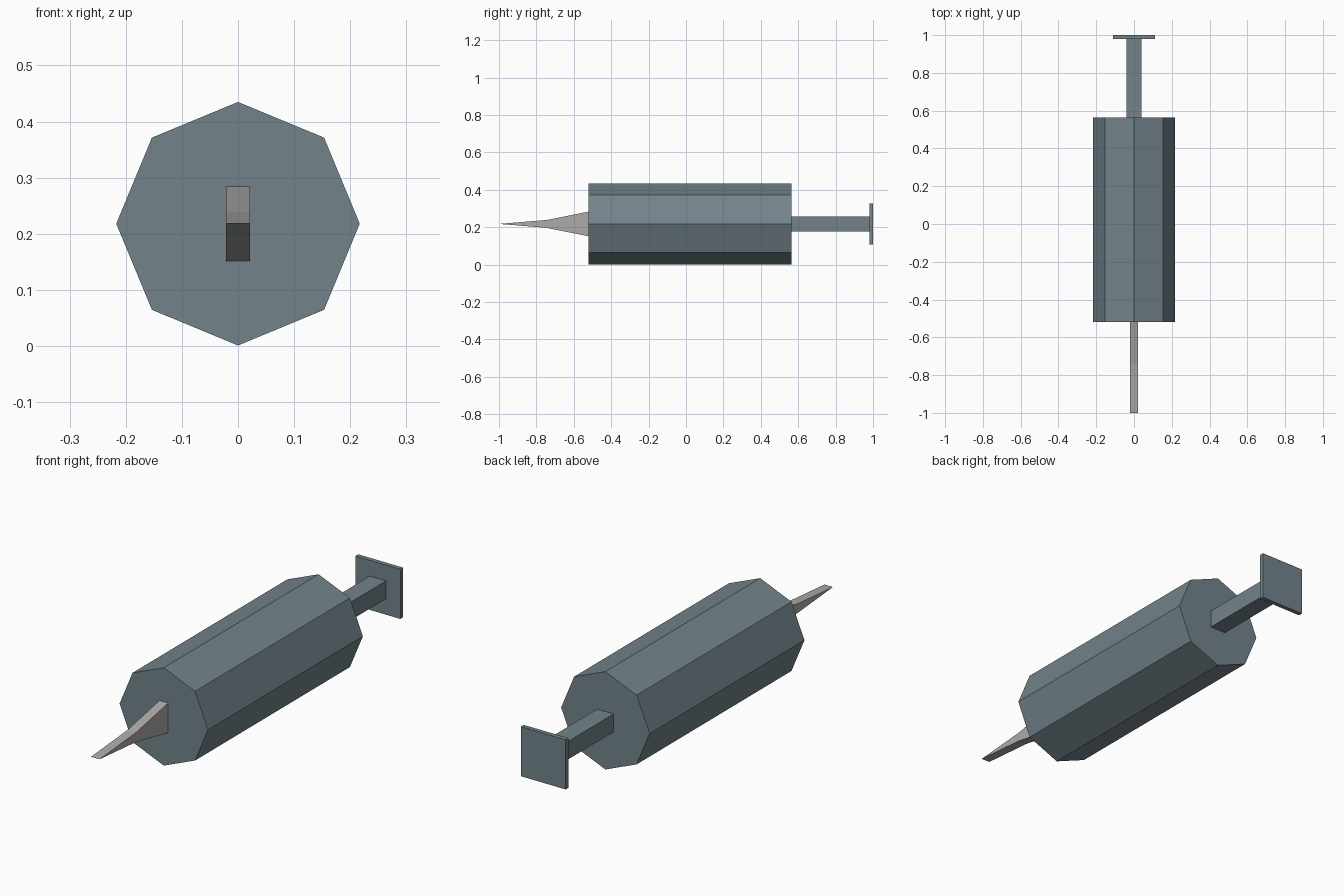
import bpy, bmesh, math

if "Cube" in bpy.data.objects:
    bpy.data.objects.remove(bpy.data.objects["Cube"])

AXIS_Z = 0.218

metal = bpy.data.materials.new("blue_grey")
metal.diffuse_color = (0.17, 0.23, 0.26, 1)
metal.use_nodes = True
metal.node_tree.nodes["Principled BSDF"].inputs["Base Color"].default_value = metal.diffuse_color


def box(name, half, y0, y1):
    """Square section bar along y, centred on the main axis."""
    bpy.ops.mesh.primitive_cube_add(size=1, location=(0, (y0 + y1) / 2, AXIS_Z))
    ob = bpy.context.object
    ob.name = name
    ob.scale = (2 * half, y1 - y0, 2 * half)
    bpy.ops.object.transform_apply(location=False, rotation=False, scale=True)
    ob.data.materials.append(metal)


# Octagonal barrel with a corner pointing up
bpy.ops.mesh.primitive_cylinder_add(vertices=8, radius=0.217, depth=1.085,
                                    location=(0, 0.0225, AXIS_Z),
                                    rotation=(math.pi / 2, 0, 0))
barrel = bpy.context.object
barrel.name = "barrel"
barrel.data.materials.append(metal)

# Plunger rod and thumb plate
box("plunger_rod", 0.04, 0.56, 0.985)
box("thumb_plate", 0.11, 0.98, 1.0)

# Needle: side profile in y, z pushed out across x
profile = [(-0.52, 0.066), (-0.745, 0.021), (-1.0, 0.0),
           (-0.745, -0.021), (-0.52, -0.066)]
bm = bmesh.new()
face = bm.faces.new([bm.verts.new((-0.021, y, AXIS_Z + z)) for y, z in profile])
side = bmesh.ops.extrude_face_region(bm, geom=[face])
bmesh.ops.translate(bm, vec=(0.042, 0, 0),
                    verts=[v for v in side["geom"] if isinstance(v, bmesh.types.BMVert)])
bmesh.ops.recalc_face_normals(bm, faces=bm.faces)
mesh = bpy.data.meshes.new("needle")
bm.to_mesh(mesh)
bm.free()
needle = bpy.data.objects.new("needle", mesh)
bpy.context.collection.objects.link(needle)
steel = bpy.data.materials.new("steel_grey")
steel.diffuse_color = (0.42, 0.41, 0.40, 1)
steel.use_nodes = True
steel.node_tree.nodes["Principled BSDF"].inputs["Base Color"].default_value = steel.diffuse_color
mesh.materials.append(steel)
